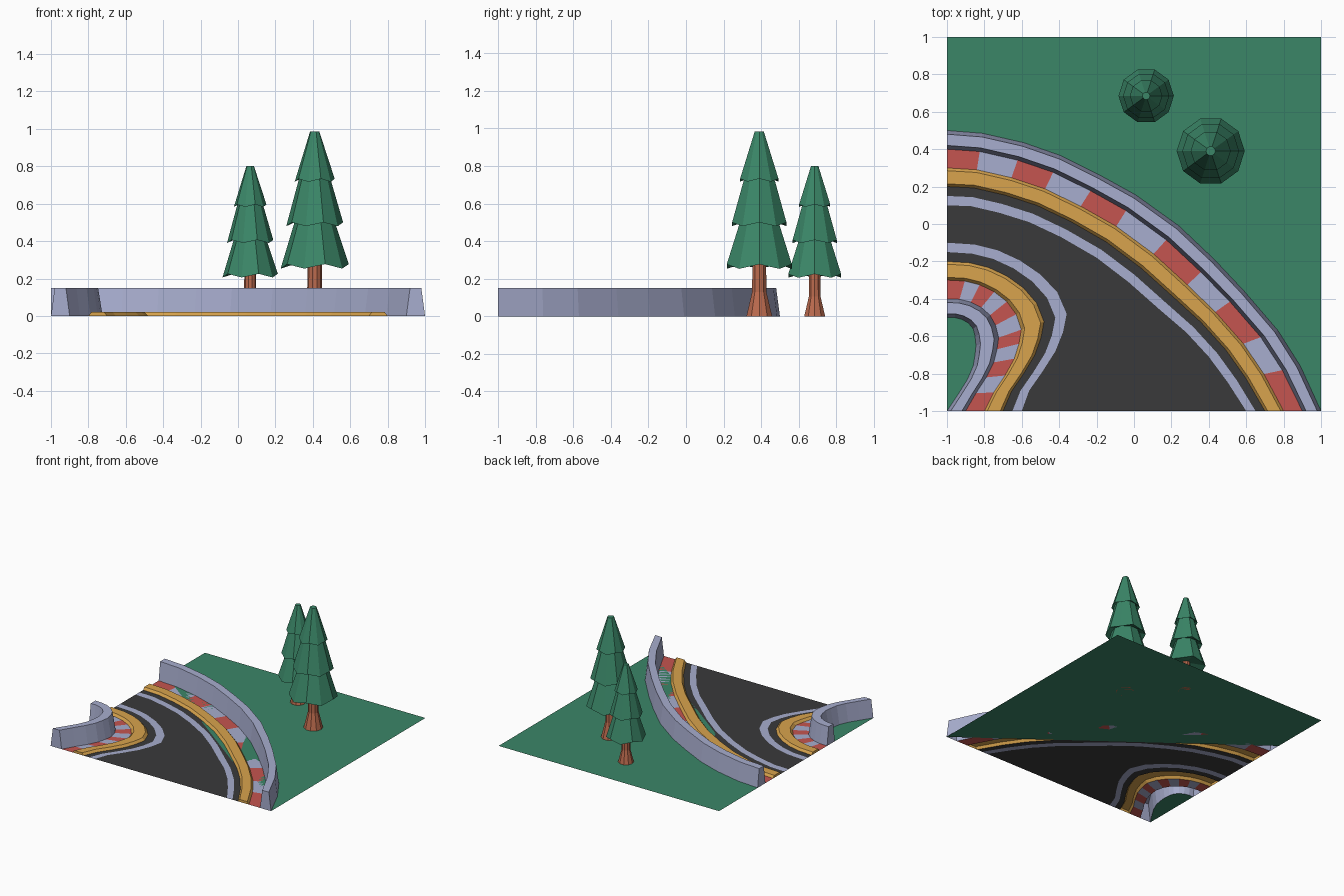
import bpy, bmesh, math
from mathutils import Vector

if "Cube" in bpy.data.objects:
    bpy.data.objects.remove(bpy.data.objects["Cube"])


def mat(name, rgb):
    m = bpy.data.materials.new(name)
    m.diffuse_color = (*rgb, 1)
    m.use_nodes = True
    m.node_tree.nodes["Principled BSDF"].inputs["Base Color"].default_value = m.diffuse_color
    return m


GREEN = mat("grass_green", (0.043, 0.24, 0.137))
GREY = mat("barrier_lavender", (0.39, 0.42, 0.62))
DARK = mat("asphalt_dark", (0.042, 0.042, 0.044))
ORANGE = mat("kerb_orange", (0.69, 0.37, 0.075))
RED = mat("stripe_red", (0.56, 0.09, 0.08))
BROWN = mat("trunk_brown", (0.5, 0.145, 0.075))

# Back edge of each barrier, and road-side edge of its white line
OUTER_BACK = [(-1, .5), (-.81, .485), (-.59, .435), (-.39, .365), (-.18, .26), (.01, .155),
              (.24, -.01), (.43, -.19), (.59, -.36), (.77, -.57), (.89, -.76), (1, -1)]
OUTER_LINE = [(-1, .1), (-.87, .095), (-.72, .06), (-.56, .01), (-.39, -.07), (-.2, -.18),
              (-.03, -.31), (.14, -.46), (.28, -.58), (.4, -.71), (.5, -.845), (.6, -1)]
INNER_BACK = [(-1, -.5), (-.96, -.5), (-.92, -.51), (-.885, -.53), (-.86, -.56), (-.85, -.6),
              (-.845, -.65), (-.85, -.7), (-.86, -.76), (-.89, -.83), (-.94, -.91), (-1, -1)]
INNER_LINE = [(-1, -.1), (-.85, -.11), (-.73, -.14), (-.61, -.195), (-.5, -.27), (-.41, -.365),
              (-.36, -.48), (-.38, -.58), (-.42, -.68), (-.49, -.79), (-.56, -.89), (-.6, -1)]
SIDES = {"outer": (OUTER_BACK, OUTER_LINE), "inner": (INNER_BACK, INNER_LINE)}


def ring(side, d, z=0.0):
    """Edge at distance d from the back of the barrier towards the road."""
    back, line = SIDES[side]
    return [Vector((*Vector(a).lerp(Vector(b), d / 0.4), z)) for a, b in zip(back, line)]


def finish(bm, name, mats, up=True):
    bm.normal_update()
    if up and sum(f.normal.z * f.calc_area() for f in bm.faces) < 0:
        bmesh.ops.reverse_faces(bm, faces=bm.faces[:])
    me = bpy.data.meshes.new(name)
    bm.to_mesh(me)
    bm.free()
    for m in mats:
        me.materials.append(m)
    ob = bpy.data.objects.new(name, me)
    bpy.context.collection.objects.link(ob)
    return ob


def loft(bm, rings, caps=False, stripes=False):
    """Quads between neighbouring open rings; caps close the two ends."""
    vs = [[bm.verts.new(p) for p in r] for r in rings]
    for a, b in zip(vs, vs[1:]):
        for i in range(len(a) - 1):
            f = bm.faces.new((a[i], b[i], b[i + 1], a[i + 1]))
            f.material_index = i % 2 if stripes else 0
    if caps:
        bm.faces.new([r[0] for r in reversed(vs)])
        bm.faces.new([r[-1] for r in vs])


# Track edge parts, both sides: (part, profile of distance and height, colours, capped)
PARTS = [
    ("barrier", [(0, 0), (.02, .15), (.08, .15), (.1, 0)], [GREY], True),
    ("striped_kerb", [(.1, 0), (.2, 0)], [RED, GREY], False),
    ("raised_kerb", [(.2, 0), (.215, .02), (.285, .02), (.3, 0)], [ORANGE], True),
    ("road_shoulder", [(.3, 0), (.35, 0)], [DARK], False),
    ("white_line", [(.35, 0), (.4, 0)], [GREY], False),
]
for side in SIDES:
    for part, prof, mats, caps in PARTS:
        bm = bmesh.new()
        loft(bm, [ring(side, d, z) for d, z in prof], caps, len(mats) > 1)
        finish(bm, f"{side}_{part}", mats)

# Road surface between the two white lines
bm = bmesh.new()
loft(bm, [ring("outer", .4), ring("inner", .4)])
finish(bm, "road", [DARK])

# Grass on both sides of the track
for side, corners in (("outer", [(1, 1, 0), (-1, 1, 0)]), ("inner", [])):
    bm = bmesh.new()
    bm.faces.new([bm.verts.new(p) for p in ring(side, 0) + corners])
    bmesh.ops.triangulate(bm, faces=bm.faces[:], ngon_method='EAR_CLIP')
    finish(bm, f"{side}_grass", [GREEN])


def lathe(name, prof, n, loc, s, m):
    """Turned shape, bottom to top; third value makes the rim zigzag."""
    bm = bmesh.new()
    rows = []
    for r, z, wave in prof:
        rows.append([bm.verts.new((r * s * math.cos(2 * math.pi * i / n),
                                   r * s * math.sin(2 * math.pi * i / n),
                                   s * (z + wave * (-1) ** i))) for i in range(n)])
    for a, b in zip(rows, rows[1:]):
        for i in range(n):
            j = (i + 1) % n
            bm.faces.new((a[i], a[j], b[j], b[i]))
    bm.faces.new(rows[0][::-1])
    bm.faces.new(rows[-1])
    ob = finish(bm, name, [m], up=False)
    ob.location = loc


# Pine trees: flared trunk and three tiers
TRUNK = [(.072, 0, 0), (.04, .13, 0), (.038, .32, 0)]
TIERS = [(.04, .3, 0), (.182, .265, .012), (.105, .51, 0), (.152, .49, .01),
         (.082, .74, 0), (.107, .725, .008), (.025, .985, 0)]
for name, loc, s in (("tall", (.41, .39, 0), 1), ("small", (.065, .685, 0), .813)):
    lathe(f"{name}_tree_trunk", TRUNK, 10, loc, s, BROWN)
    lathe(f"{name}_tree_foliage", TIERS, 10, loc, s, GREEN)
